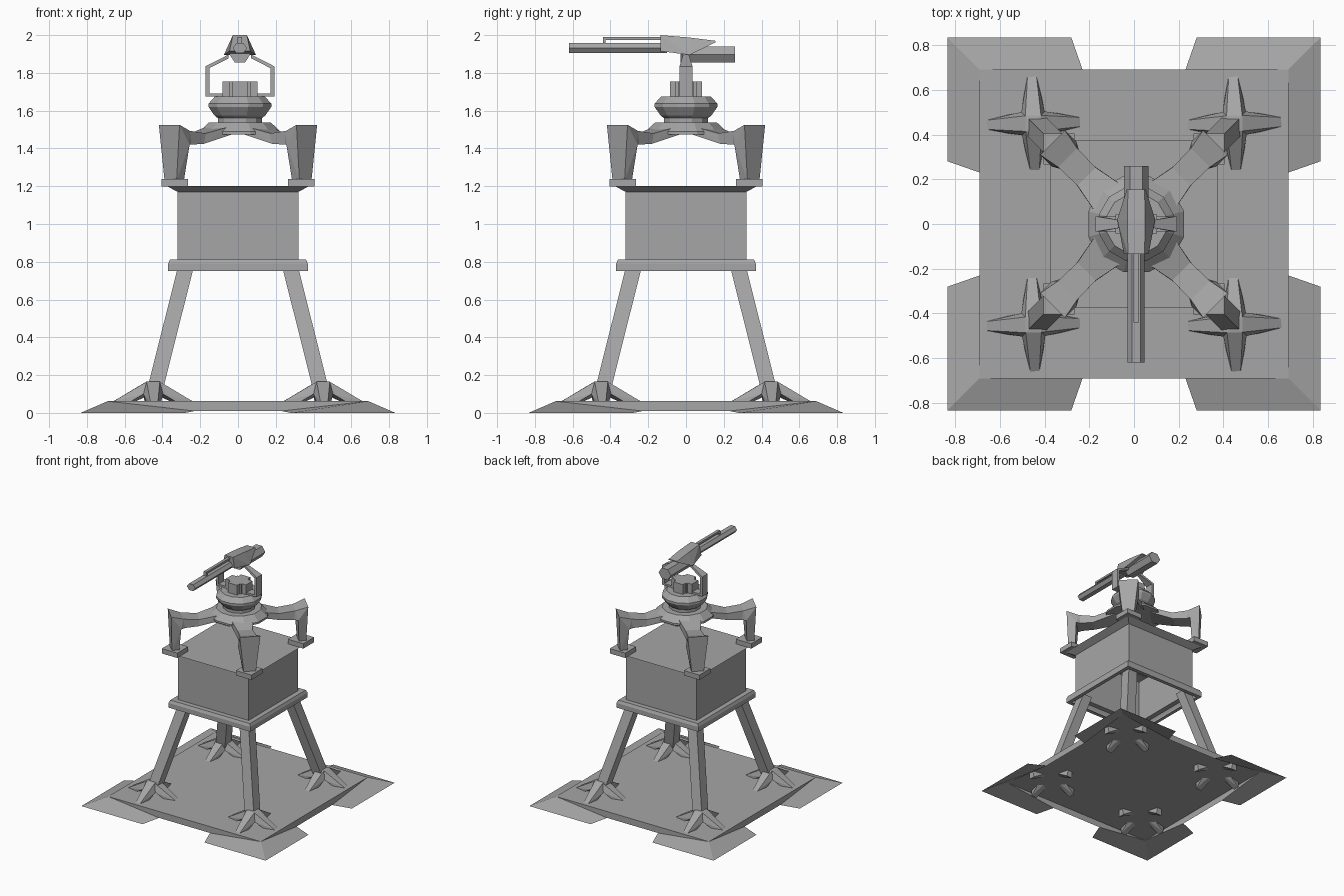
import bpy, bmesh
from math import cos, sin, pi
from mathutils import Matrix, Vector

if "Cube" in bpy.data.objects:
    bpy.data.objects.remove(bpy.data.objects["Cube"], do_unlink=True)

grey = bpy.data.materials.new("plain grey")
grey.use_nodes = True
COLOUR = (0.38, 0.38, 0.38, 1)
grey.diffuse_color = COLOUR
grey.node_tree.nodes["Principled BSDF"].inputs["Base Color"].default_value = COLOUR

CORNERS = {"back_left": (1, 1), "back_right": (-1, 1),
           "front_left": (1, -1), "front_right": (-1, -1)}
TURRET_X = .01


def finish(name, bm, x=0):
    mesh = bpy.data.meshes.new(name)
    bm.to_mesh(mesh)
    bm.free()
    mesh.materials.append(grey)
    ob = bpy.data.objects.new(name, mesh)
    ob.location.x = x
    bpy.context.collection.objects.link(ob)
    return ob


def solids(name, pieces, x=0):
    """One object made of convex pieces, each given by its corner points."""
    bm = bmesh.new()
    for points in pieces:
        part = bmesh.new()
        for p in points:
            part.verts.new(p)
        bmesh.ops.convex_hull(part, input=part.verts[:])
        bmesh.ops.delete(part, geom=[v for v in part.verts if not v.link_faces], context='VERTS')
        bmesh.ops.dissolve_limit(part, angle_limit=0.02, verts=part.verts[:], edges=part.edges[:])
        bmesh.ops.recalc_face_normals(part, faces=part.faces[:])
        temp = bpy.data.meshes.new("temp")
        part.to_mesh(temp)
        part.free()
        bm.from_mesh(temp)
        bpy.data.meshes.remove(temp)
    return finish(name, bm, x)


def box(x0, x1, y0, y1, z0, z1):
    return [(x, y, z) for x in (x0, x1) for y in (y0, y1) for z in (z0, z1)]


def lathe(name, profile, sides, turn=0, close_bottom=True, x=0):
    """Rings of (radius, z) joined upwards and capped."""
    bm = bmesh.new()
    rings = []
    for r, z in profile:
        angles = [2 * pi * i / sides + turn for i in range(sides)]
        rings.append([bm.verts.new((r * cos(a), r * sin(a), z)) for a in angles])
    for low, high in zip(rings, rings[1:]):
        for i in range(sides):
            j = (i + 1) % sides
            bm.faces.new((low[i], low[j], high[j], high[i]))
    bm.faces.new(rings[-1])
    if close_bottom:
        bm.faces.new(rings[0][::-1])
    return finish(name, bm, x)


def prism_y(radius_x, radius_z, z, y0, y1, sides=6):
    return [(radius_x * cos(2 * pi * i / sides), y,
             z + radius_z * sin(2 * pi * i / sides))
            for y in (y0, y1) for i in range(sides)]


# Ground plate: an open shell whose low walls run into ramps round each corner
bm = bmesh.new()
EDGE, TOP = .69, .062
outer, ramp_end, wall_end, top_corner = (.833, .833, 0), (.28, .833, 0), (.23, EDGE, .01), (EDGE, EDGE, TOP)
ramp = [outer, top_corner, wall_end, ramp_end]
wall = [wall_end, top_corner] + [(-x, y, z) for x, y, z in (top_corner, wall_end)]
for k in range(4):
    turn = Matrix.Rotation(k * pi / 2, 3, 'Z')
    for face in (ramp, [(-x, y, z) for x, y, z in reversed(ramp)], wall):
        bm.faces.new([bm.verts.new(turn @ Vector(p)) for p in face])
bm.faces.new([bm.verts.new((sx * EDGE, sy * EDGE, TOP))
              for sx, sy in ((1, 1), (-1, 1), (-1, -1), (1, -1))])
bmesh.ops.remove_doubles(bm, verts=bm.verts[:], dist=.0005)
bmesh.ops.recalc_face_normals(bm, faces=bm.faces[:])
if max(bm.faces, key=lambda f: f.calc_area()).normal.z < 0:
    bmesh.ops.reverse_faces(bm, faces=bm.faces[:])
finish("base_plate", bm)

# Splayed legs standing on four-toed feet
toe = [(0, 0, .17), (.035, .035, .165), (.035, -.035, .165),
       (.052, .052, .10), (.052, -.052, .10), (.05, 0, .08),
       (.212, .02, .06), (.212, -.02, .06), (.205, .025, .01), (.205, -.025, .01)]
for corner, (sx, sy) in CORNERS.items():
    leg = [(sx * (c + dx), sy * (c + dy), z) for c, z in ((.445, .1), (.272, .79))
           for dx in (-.042, .042) for dy in (-.042, .042)]
    solids("support_leg_" + corner, [leg])
    place = Matrix.Translation((sx * .45, sy * .45, 0))
    solids("clawed_foot_" + corner,
           [[place @ Matrix.Rotation(k * pi / 2 + .03, 4, 'Z') @ Vector(p) for p in toe]
            for k in range(4)])

# Hollow tower box with a rim below and a flared cap above
SQ = 2 ** .5
tower = [(.34, .752), (.37, .752), (.37, .79), (.36, .812), (.32, .812),
         (.32, 1.17), (.375, 1.2)]
lathe("tower_box", [(r * SQ, z) for r, z in tower], 4, pi / 4, close_bottom=False)

# Bent diagonal arms: sections of top radius, top z, bottom radius, bottom z, width
sections = [(.13, 1.52, .13, 1.475, .18), (.30, 1.48, .31, 1.425, .115),
            (.42, 1.493, .41, 1.42, .12), (.515, 1.525, .44, 1.42, .155),
            (.505, 1.23, .45, 1.23, .09)]


def arm_section(sec, sx, sy):
    rt, zt, rb, zb, w = sec
    return [(sx * (r + t) / SQ, sy * (r - t) / SQ, z)
            for r, z in ((rt, zt), (rb, zb)) for t in (-w / 2, w / 2)]


for corner, (sx, sy) in CORNERS.items():
    rows = [arm_section(s, sx, sy) for s in sections]
    solids("turret_arm_" + corner, [a + b for a, b in zip(rows, rows[1:])])
    x, y = .335 * sx, .335 * sy
    solids("arm_pad_" + corner, [box(x - .07, x + .07, y - .07, y + .07, 1.198, 1.238)])

# Turned turret base
lathe("turret_collar", [(.222, 1.475), (.222, 1.49), (.17, 1.537)], 12, pi / 12, x=TURRET_X)
lathe("turret_ring", [(.12, 1.53), (.12, 1.56), (.14, 1.575), (.172, 1.62),
                      (.172, 1.637), (.137, 1.675)], 12, pi / 12, x=TURRET_X)

# Cross-shaped hub and forked yoke
solids("turret_hub", [box(-.092, .092, -.042, .042, 1.67, 1.755),
                      box(-.042, .042, -.086, .086, 1.67, 1.755),
                      box(-.055, .055, -.055, .055, 1.67, 1.755)], TURRET_X)
yoke = []
for s in (1, -1):
    yoke += [[(s * x, y, z) for x, y, z in box(.08, .182, -.034, .034, 1.675, 1.69)],
             [(s * x, y, z) for x, y, z in box(.162, .182, -.034, .034, 1.675, 1.835)],
             [(s * x, y * w, z) for x, z, w in ((.182, 1.835, .034), (.162, 1.825, .034),
                                                (.06, 1.897, .015), (.06, 1.877, .015))
              for y in (-1, 1)]]
solids("gun_yoke", yoke, TURRET_X)

# Gun: sloped housing, breech, barrel and sight rail
housing = [[(s * w, y, z) for s in (-1, 1) for w, z in row]
           for y, row in ((-.135, ((.037, 2.0), (.055, 1.915))),
                          (.02, ((.04, 1.987), (.085, 1.895))),
                          (.155, ((.037, 1.97), (.042, 1.962))))]
solids("gun_housing", [housing[0] + housing[1], housing[1] + housing[2]], TURRET_X)
solids("gun_breech", [prism_y(.055, .049, 1.898, -.03, .26)], TURRET_X)
solids("gun_barrel", [prism_y(.038, .03, 1.931, -.62, -.1)], TURRET_X)
solids("sight_rail", [box(-.012, .012, -.44, -.1, 1.974, 1.99),
                      box(-.012, .012, -.44, -.425, 1.95, 1.98)], TURRET_X)
